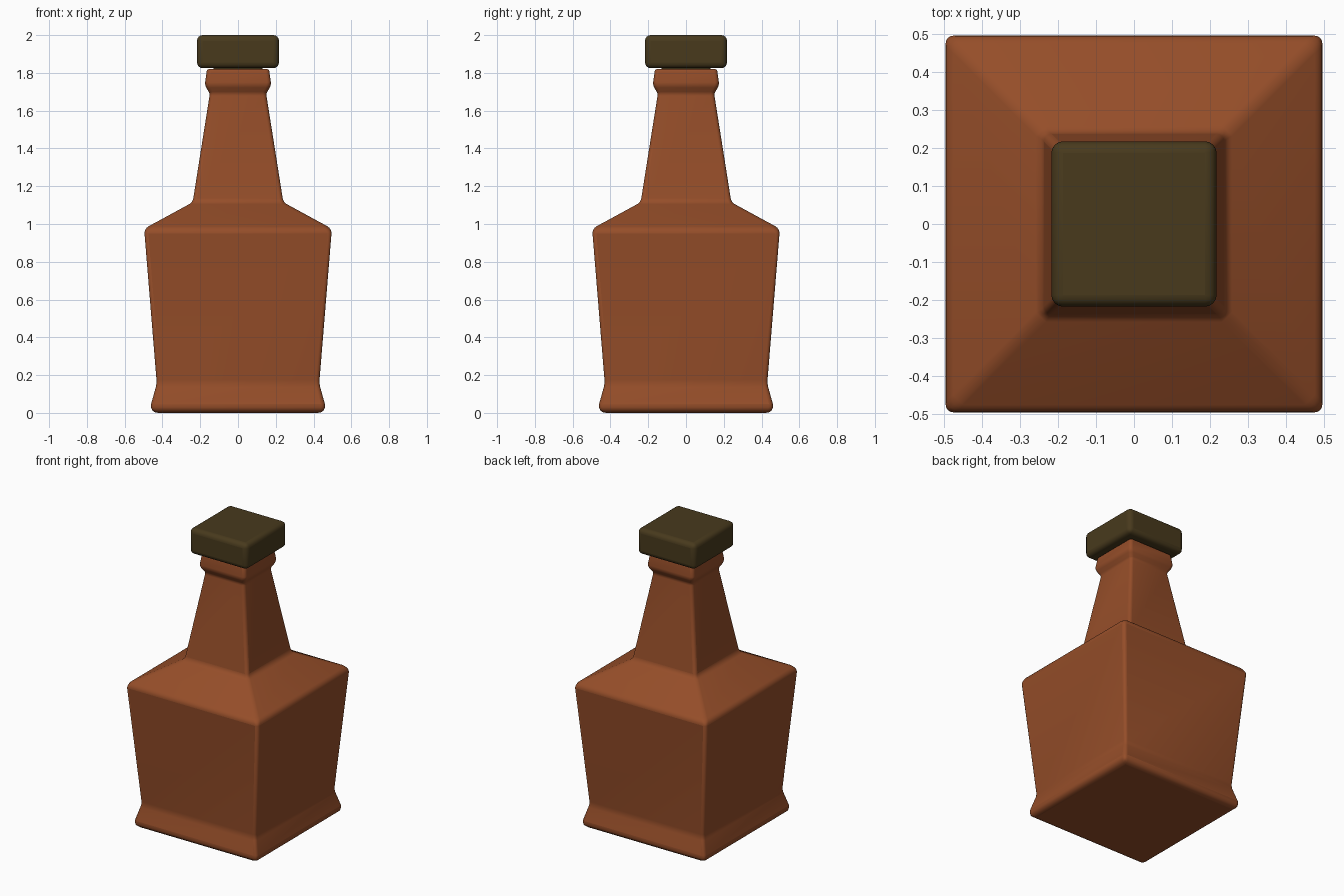
import bpy, bmesh, math

if "Cube" in bpy.data.objects:
    bpy.data.objects.remove(bpy.data.objects["Cube"])


def material(name, color):
    m = bpy.data.materials.new(name)
    m.diffuse_color = color
    m.use_nodes = True
    m.node_tree.nodes["Principled BSDF"].inputs["Base Color"].default_value = m.diffuse_color
    return m


def square_loft(name, profile, upright_bevel, mat):
    """Stack square rings (half width, height, bevel width) into a rounded solid."""
    bm = bmesh.new()
    weight = bm.edges.layers.float.new("bevel_weight_edge")
    rings = [[bm.verts.new((sx * w, sy * w, z))
              for sx, sy in ((-1, -1), (1, -1), (1, 1), (-1, 1))]
             for w, z, _ in profile]
    bm.faces.new(rings[0][::-1])
    bm.faces.new(rings[-1])
    for a, b in zip(rings, rings[1:]):
        for i in range(4):
            j = (i + 1) % 4
            bm.faces.new((a[i], a[j], b[j], b[i]))
    # Bevel weights: one per ring, one for all upright corners
    unit = 0.06
    for ring, (_, _, width) in zip(rings, profile):
        for i in range(4):
            bm.edges.get((ring[i], ring[(i + 1) % 4]))[weight] = width / unit
    for a, b in zip(rings, rings[1:]):
        for i in range(4):
            bm.edges.get((a[i], b[i]))[weight] = upright_bevel / unit
    mesh = bpy.data.meshes.new(name)
    bm.to_mesh(mesh)
    bm.free()
    obj = bpy.data.objects.new(name, mesh)
    bpy.context.collection.objects.link(obj)
    mesh.materials.append(mat)
    bev = obj.modifiers.new("round_edges", 'BEVEL')
    bev.limit_method = 'WEIGHT'
    bev.width = unit
    bev.segments = 4
    for o in bpy.context.selected_objects:
        o.select_set(False)
    obj.select_set(True)
    bpy.context.view_layer.objects.active = obj
    bpy.ops.object.shade_smooth_by_angle(angle=math.radians(40))
    return obj


glass = material("amber_glass", (0.30, 0.075, 0.022, 1))
dark = material("dark_cap", (0.065, 0.042, 0.012, 1))

# Bottle: foot, tapered body, shoulder, neck and collar
square_loft("bottle", [
    (0.473, 0.00, 0.05), (0.430, 0.155, 0.02), (0.497, 0.975, 0.025),
    (0.240, 1.115, 0.02), (0.149, 1.69, 0.012), (0.176, 1.735, 0.015),
    (0.164, 1.82, 0.012)], 0.02, glass)

# Stopper plug joining the bottle mouth to the cap
square_loft("stopper_plug", [(0.13, 1.78, 0.0), (0.13, 1.86, 0.0)], 0.015, dark)

# Cap
square_loft("cap", [(0.217, 1.825, 0.03), (0.217, 2.0, 0.03)], 0.03, dark)
